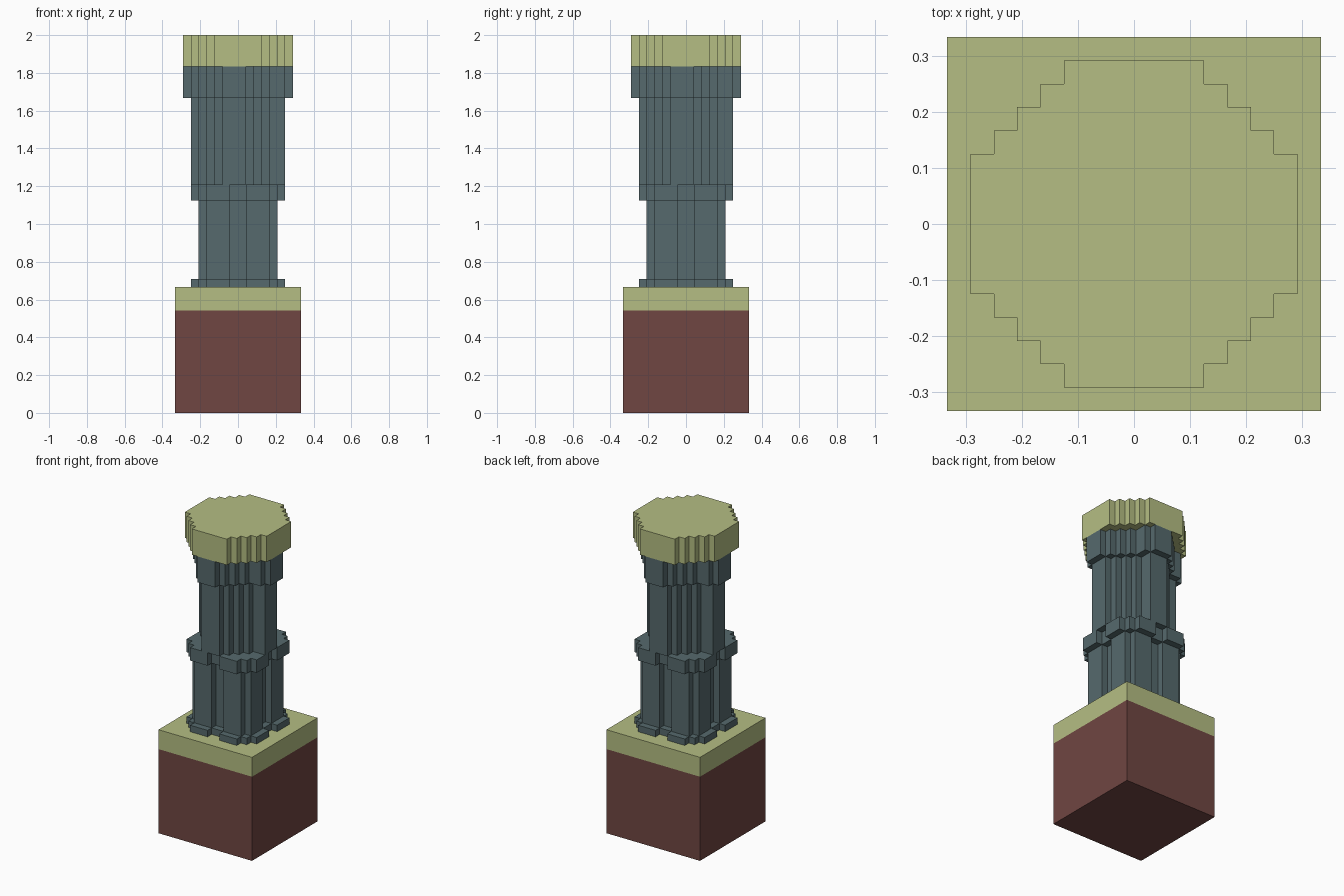
import bpy, bmesh

cube = bpy.data.objects.get("Cube")
if cube:
    bpy.data.objects.remove(cube, do_unlink=True)

UNIT = 1 / 24  # one block of the stepped grid


def make_material(name, rgb):
    mat = bpy.data.materials.new(name)
    mat.use_nodes = True
    mat.diffuse_color = (*rgb, 1)
    mat.node_tree.nodes["Principled BSDF"].inputs["Base Color"].default_value = (*rgb, 1)
    return mat


green = make_material("pale_green", (0.46, 0.515, 0.227))
slate = make_material("slate_blue", (0.093, 0.144, 0.153))
brown = make_material("red_brown", (0.162, 0.061, 0.054))


def make_part(name, mat, quarter, bottom, top):
    """Repeat a quarter outline around the axis and extrude it, in blocks."""
    outline, points = [], quarter
    for _ in range(4):
        outline += points
        points = [(-y, x) for x, y in points]
    bm = bmesh.new()
    base = bm.faces.new([bm.verts.new((x * UNIT, y * UNIT, bottom * UNIT)) for x, y in outline])
    side = bmesh.ops.extrude_face_region(bm, geom=[base], use_keep_orig=True)
    risen = [v for v in side["geom"] if isinstance(v, bmesh.types.BMVert)]
    bmesh.ops.translate(bm, verts=risen, vec=(0, 0, (top - bottom) * UNIT))
    bmesh.ops.recalc_face_normals(bm, faces=bm.faces)
    mesh = bpy.data.meshes.new(name)
    bm.to_mesh(mesh)
    bm.free()
    mesh.materials.append(mat)
    bpy.context.collection.objects.link(bpy.data.objects.new(name, mesh))


# Quarter outlines, running from the front face to the right-hand face
square = [(-8, -8)]
notched_wide = [(-1, -5), (1, -5), (1, -6), (4, -6), (4, -5), (5, -5), (5, -4), (6, -4), (6, -1)]
notched_slim = [(-1, -4), (1, -4), (1, -5), (4, -5), (4, -4), (5, -4), (5, -1)]
twisted_slim = [(-2, -6), (1, -6), (1, -5), (2, -5), (2, -4), (3, -4), (3, -3), (4, -3), (4, -2)]
twisted_wide = [(-2, -7), (1, -7), (1, -6), (2, -6), (2, -5), (3, -5), (3, -4),
                (4, -4), (4, -3), (6, -3), (6, -2)]
stepped_round = [(-3, -7), (3, -7), (3, -6), (4, -6), (4, -5), (5, -5), (5, -4), (6, -4), (6, -3)]

# Ground block and its covering
make_part("soil_block", brown, square, 0, 13)
make_part("grass_layer", green, square, 13, 16)

# Column, from the foot upwards
make_part("column_foot", slate, notched_wide, 16, 17)
make_part("lower_shaft", slate, notched_slim, 17, 27)
make_part("middle_ring", slate, notched_wide, 27, 29)
make_part("upper_shaft", slate, twisted_slim, 29, 40)
make_part("top_collar", slate, twisted_wide, 40, 44)
make_part("column_cap", green, stepped_round, 44, 48)
